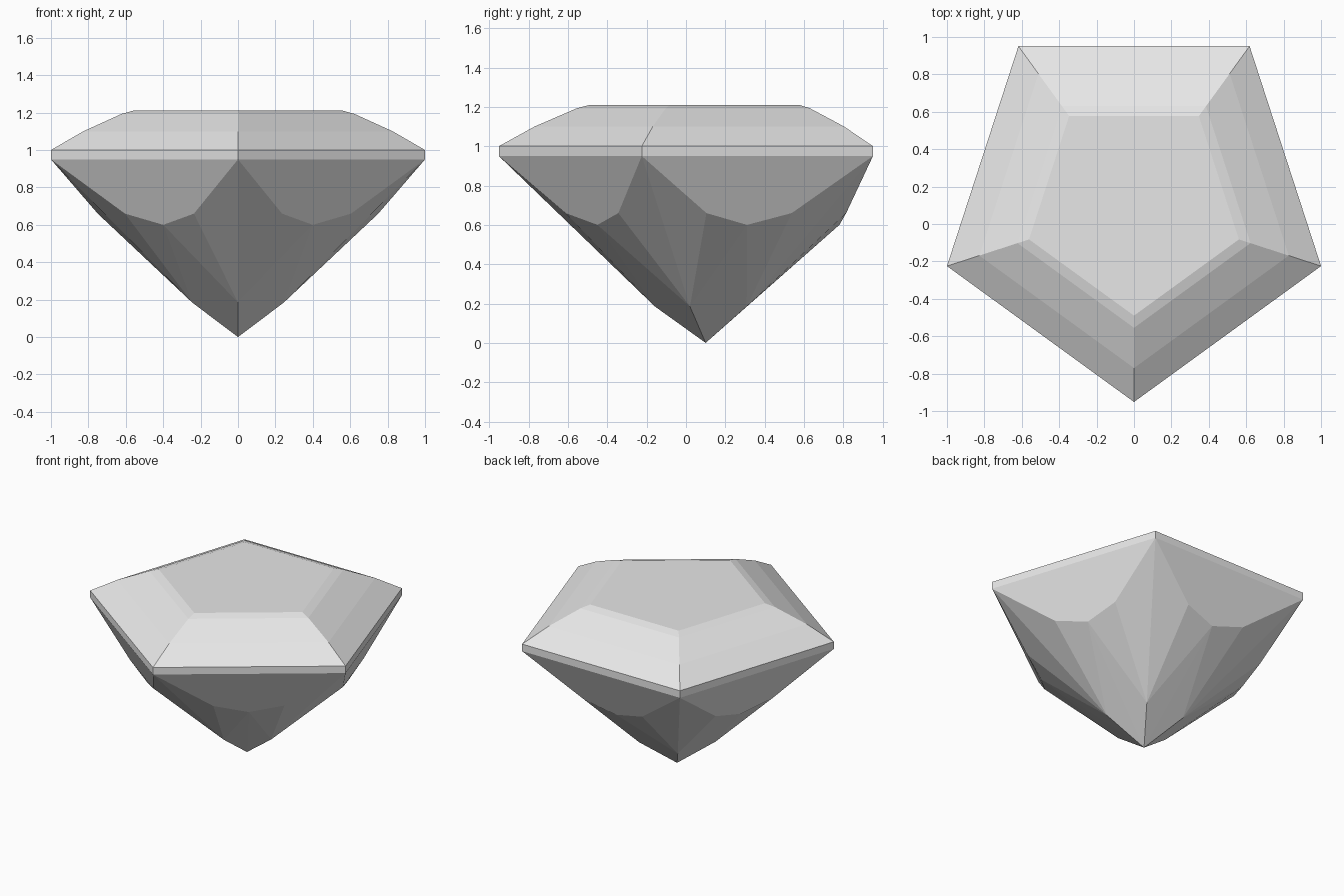
import bpy, bmesh
from math import sin, cos, radians

default_cube = bpy.data.objects.get("Cube")
if default_cube:
    bpy.data.objects.remove(default_cube, do_unlink=True)

SIDES = 5
STEP = 360 / SIDES
CENTRE_Y = 0.10

mat = bpy.data.materials.new("pale grey")
mat.use_nodes = True
GREY = (0.8, 0.8, 0.8, 1.0)
mat.diffuse_color = GREY
mat.node_tree.nodes["Principled BSDF"].inputs["Base Color"].default_value = GREY

bm = bmesh.new()


def ring(radius, z, offset=0.0):
    """Five points around the gem axis, the first one facing the front."""
    points = []
    for k in range(SIDES):
        a = radians(-90 + STEP * k + offset)
        points.append(bm.verts.new((radius * cos(a), CENTRE_Y + radius * sin(a), z)))
    return points


# Crown and girdle: stacked pentagons from the girdle's lower edge to the table
profile = [(1.0515, 0.95), (1.0515, 1.0), (0.87, 1.10), (0.655, 1.193), (0.59, 1.21)]
levels = [ring(r, z) for r, z in profile]
for low, high in zip(levels, levels[1:]):
    for k in range(SIDES):
        n = (k + 1) % SIDES
        bm.faces.new((low[k], low[n], high[n], high[k]))
bm.faces.new(levels[-1])

# Pavilion: corner facets, side facets and long kites meeting at the tip
corner = levels[0]
after = ring(0.75, 0.66, 18.3)
before = ring(0.75, 0.66, -18.3)
middle = ring(0.68, 0.60, STEP / 2)
lower = ring(0.258, 0.185)
tip = bm.verts.new((0, CENTRE_Y, 0))
for k in range(SIDES):
    n = (k + 1) % SIDES
    for face in (
        (corner[k], after[k], middle[k], before[n], corner[n]),
        (corner[k], lower[k], after[k]),
        (corner[k], before[k], lower[k]),
        (after[k], lower[k], middle[k]),
        (middle[k], lower[n], before[n]),
        (middle[k], lower[k], tip),
        (middle[k], tip, lower[n]),
    ):
        bm.faces.new(face)

bmesh.ops.recalc_face_normals(bm, faces=bm.faces)
mesh = bpy.data.meshes.new("cut_gem")
bm.to_mesh(mesh)
bm.free()
mesh.materials.append(mat)
gem = bpy.data.objects.new("cut_gem", mesh)
bpy.context.collection.objects.link(gem)
